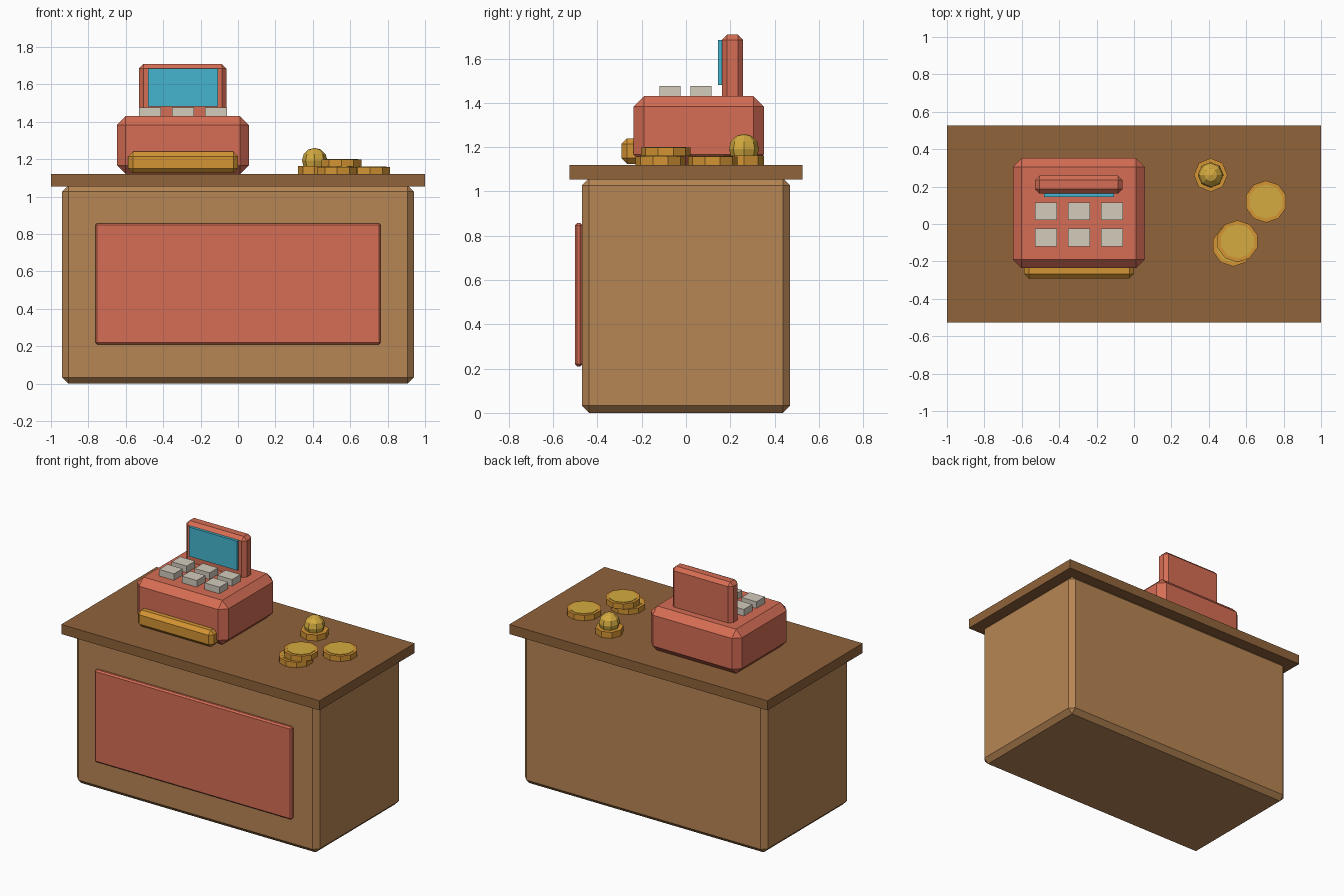
import bpy
import math
from mathutils import Vector

default = bpy.data.objects.get("Cube")
if default:
    bpy.data.objects.remove(default, do_unlink=True)


def material(name, srgb):
    """Flat colour given as display values, stored as linear ones."""
    linear = [((c + 0.055) / 1.055) ** 2.4 for c in srgb] + [1.0]
    mat = bpy.data.materials.new(name)
    mat.use_nodes = True
    mat.diffuse_color = linear
    shader = mat.node_tree.nodes["Principled BSDF"]
    shader.inputs["Base Color"].default_value = linear
    shader.inputs["Roughness"].default_value = 0.8
    return mat


WOOD = material("light wood", (0.72, 0.525, 0.33))
DARK_WOOD = material("dark wood", (0.565, 0.39, 0.23))
RED = material("coral red", (0.84, 0.43, 0.33))
GOLD = material("gold", (0.83, 0.58, 0.20))
YELLOW = material("pale gold", (0.83, 0.67, 0.25))
BLUE = material("screen blue", (0.27, 0.71, 0.81))
GREY = material("key grey", (0.83, 0.80, 0.74))


def finish(name, mat):
    obj = bpy.context.object
    obj.name = name
    obj.data.materials.append(mat)
    return obj


def box(name, x, y, z, mat, chamfer=0):
    """Box from (min, max) ranges, with an optional flat chamfer."""
    low, high = (Vector(corner) for corner in zip(x, y, z))
    bpy.ops.mesh.primitive_cube_add(size=1, location=(low + high) / 2)
    obj = finish(name, mat)
    obj.scale = high - low
    bpy.ops.object.transform_apply(location=False, rotation=False, scale=True)
    if chamfer:
        bevel = obj.modifiers.new("chamfer", "BEVEL")
        bevel.width = chamfer
        bevel.segments = 1
    return obj


def disc(name, x, y, bottom, radius, height, sides, mat):
    bpy.ops.mesh.primitive_cylinder_add(
        vertices=sides, radius=radius, depth=height,
        location=(x, y, bottom + height / 2))
    return finish(name, mat)


# Counter
TOP = 1.12
box("counter_body", (-0.94, 0.94), (-0.47, 0.47), (0, 1.06), WOOD, 0.033)
box("counter_top", (-1, 1), (-0.527, 0.527), (1.053, TOP), DARK_WOOD)
box("front_panel", (-0.763, 0.763), (-0.502, -0.468), (0.21, 0.857), RED, 0.01)

# Cash register
box("register_body", (-0.648, 0.058), (-0.236, 0.352), (TOP, 1.43), RED, 0.047)
box("cash_drawer", (-0.587, 0), (-0.292, -0.19), (1.125, 1.24), GOLD, 0.025)
box("display_case", (-0.53, -0.062), (0.162, 0.258), (1.39, 1.708), RED, 0.024)
box("display_screen", (-0.482, -0.108), (0.144, 0.17), (1.48, 1.685), BLUE)

# Keys, two rows of three
for row in range(2):
    for col in range(3):
        x = -0.47 + col * 0.176
        y = -0.072 + row * 0.14
        box(f"key_{row}_{col}", (x - 0.058, x + 0.058),
            (y - 0.047, y + 0.047), (1.42, 1.476), GREY)

# Coins with a raised centre
COIN = 0.038
coins = [("single_coin", 0.706, 0.12, 0), ("lower_coin", 0.53, -0.115, 0),
         ("upper_coin", 0.553, -0.092, 1)]
for name, x, y, level in coins:
    bottom = TOP + level * 0.04
    disc(name, x, y, bottom, 0.112, COIN, 10, GOLD)
    disc(name + "_face", x, y, bottom + COIN - 0.003, 0.092, 0.006, 10, YELLOW)

# Service bell
disc("bell_base", 0.41, 0.262, TOP, 0.09, 0.042, 8, GOLD)
bpy.ops.mesh.primitive_uv_sphere_add(
    segments=8, ring_count=6, radius=0.068, location=(0.41, 0.262, 1.192))
finish("bell_dome", YELLOW)
